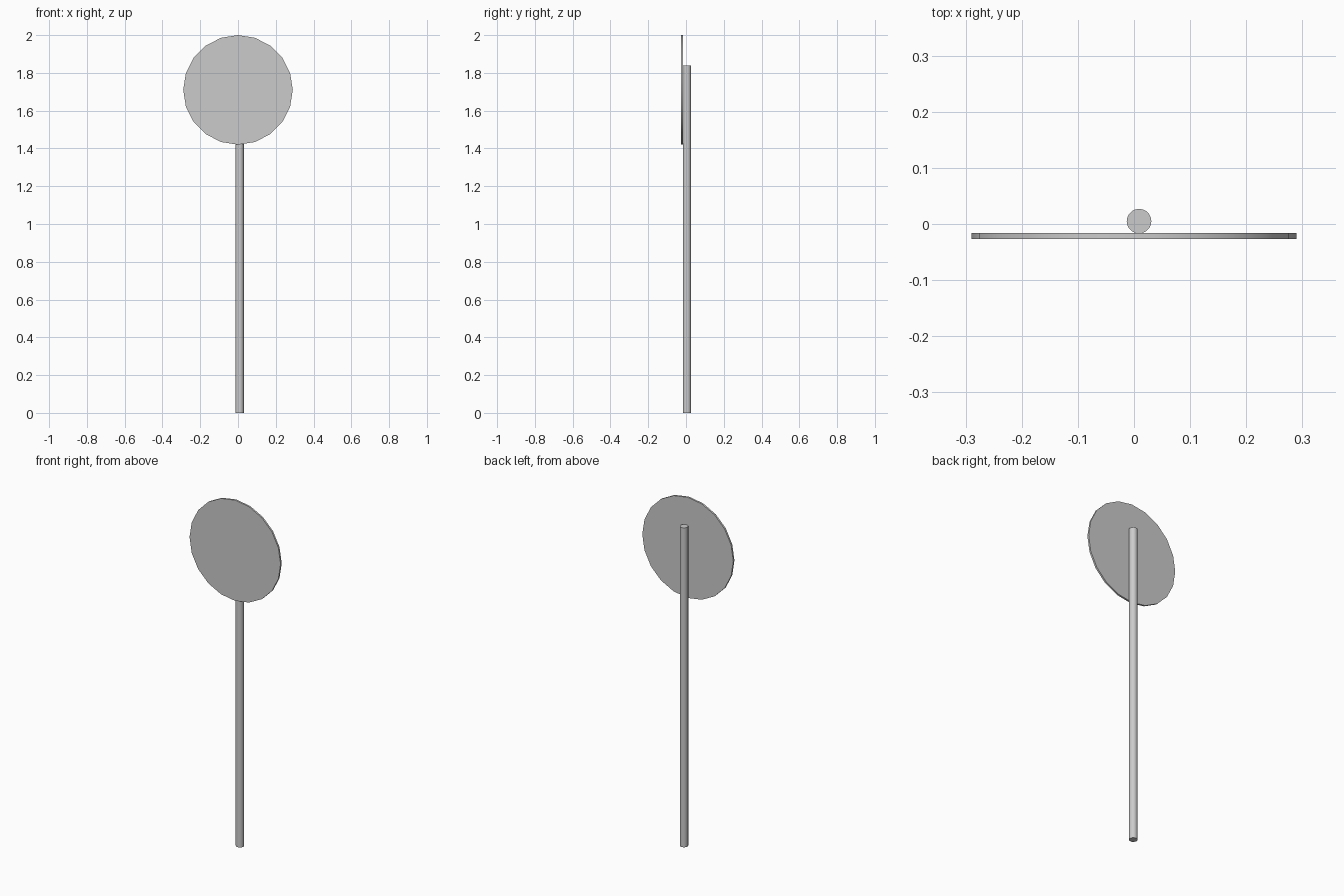
import bpy
import math

if "Cube" in bpy.data.objects:
    bpy.data.objects.remove(bpy.data.objects["Cube"])


def cylinder(name, radius, depth, location, rotation=(0, 0, 0), sides=20):
    bpy.ops.mesh.primitive_cylinder_add(
        vertices=sides, radius=radius, depth=depth, location=location, rotation=rotation)
    obj = bpy.context.object
    obj.name = name
    bpy.ops.object.shade_smooth_by_angle(angle=math.radians(30))
    return obj


# Upright pole, standing on the ground slightly off centre
POLE_TOP = 1.84
cylinder("pole", 0.022, POLE_TOP, (0.009, 0.005, POLE_TOP / 2))

# Thin round sign plate fixed to the front of the pole
cylinder("sign_plate", 0.29, 0.0105, (0, -0.0215, 1.71), (math.pi / 2, 0, 0))
